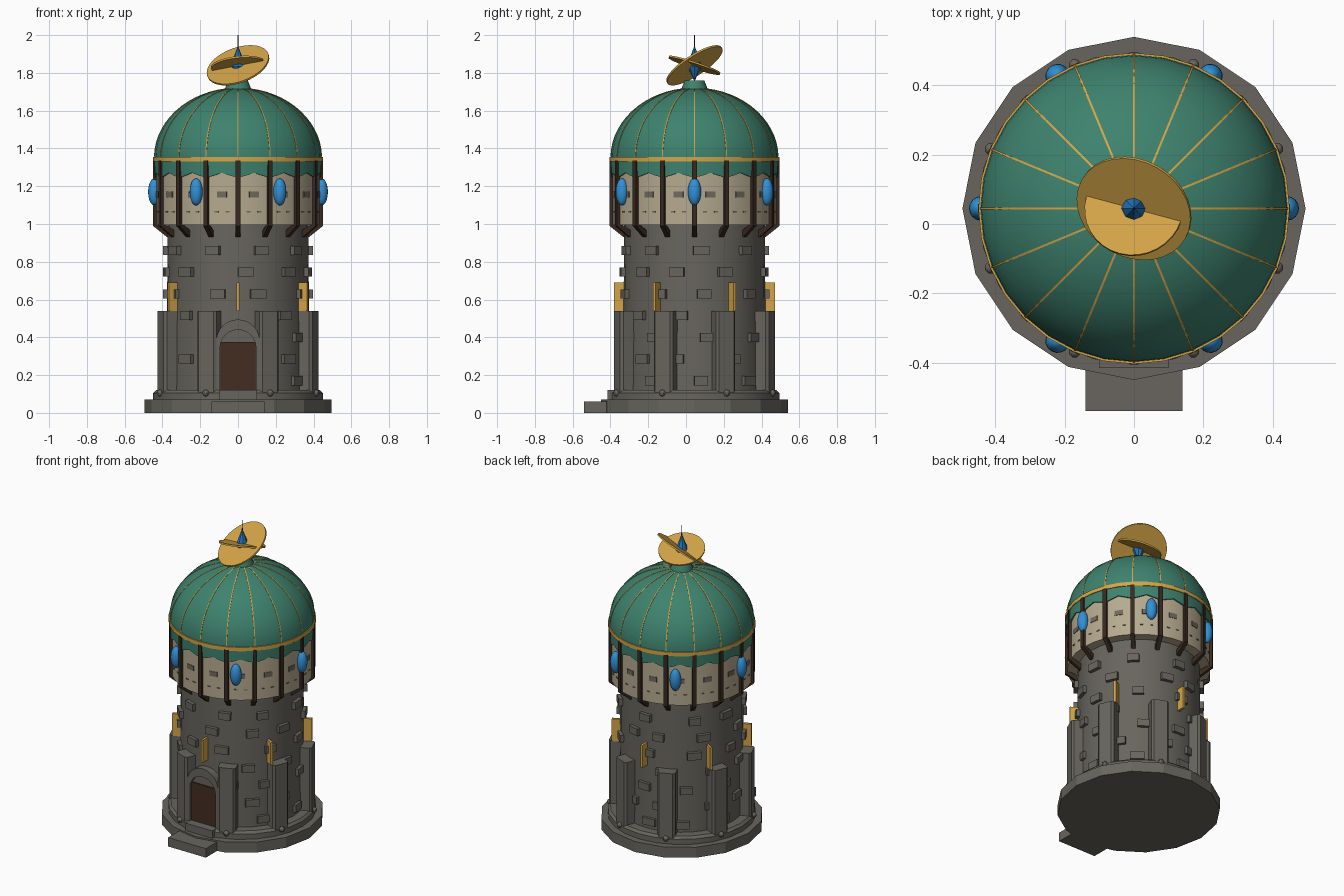
import bpy, bmesh, math, random
from mathutils import Vector, Matrix

if "Cube" in bpy.data.objects:
    bpy.data.objects.remove(bpy.data.objects["Cube"])

random.seed(4)
CY = 0.045  # tower axis in y


def material(name, r, g, b):
    m = bpy.data.materials.new(name)
    lin = [((c / 255 + 0.055) / 1.055) ** 2.4 for c in (r, g, b)]
    m.diffuse_color = (*lin, 1)
    m.use_nodes = True
    m.node_tree.nodes["Principled BSDF"].inputs["Base Color"].default_value = m.diffuse_color
    return m


STONE = material("grey stone", 104, 101, 94)
CREAM = material("cream plaster", 182, 170, 143)
PLATE = material("grey plaster brick", 112, 106, 94)
GREEN = material("green roof", 62, 130, 110)
GOLD = material("gold", 212, 165, 72)
BEAM = material("dark beam", 56, 40, 31)
DOOR = material("door wood", 68, 45, 34)
BLUE = material("blue glass", 48, 145, 215)
CRYSTAL = material("deep blue crystal", 38, 120, 190)


def finish(bm, name, mat, smooth=False):
    bmesh.ops.recalc_face_normals(bm, faces=bm.faces)
    me = bpy.data.meshes.new(name)
    bm.to_mesh(me)
    bm.free()
    ob = bpy.data.objects.new(name, me)
    bpy.context.collection.objects.link(ob)
    me.materials.append(mat)
    if smooth:
        bpy.ops.object.select_all(action='DESELECT')
        ob.select_set(True)
        bpy.context.view_layer.objects.active = ob
        bpy.ops.object.shade_smooth_by_angle(angle=math.radians(35))
    return ob


def lathe(name, profile, sides, mat, smooth=True, closed=False):
    """Turn an (r, z) profile round the tower axis."""
    bm = bmesh.new()
    vs = [bm.verts.new((r, CY, z)) for r, z in profile]
    pairs = list(zip(vs, vs[1:])) + ([(vs[-1], vs[0])] if closed else [])
    es = [bm.edges.new(p) for p in pairs]
    bmesh.ops.spin(bm, geom=vs + es, cent=(0, CY, 0), axis=(0, 0, 1),
                   angle=math.tau, steps=sides, use_merge=True)
    bmesh.ops.remove_doubles(bm, verts=bm.verts, dist=1e-5)
    return finish(bm, name, mat, smooth)


def around(deg):
    """Local x points outward at this angle, origin on the axis."""
    return Matrix.Translation((0, CY, 0)) @ Matrix.Rotation(math.radians(deg), 4, 'Z')


def box(bm, mat4, centre, size):
    bmesh.ops.create_cube(bm, size=1, matrix=mat4 @ Matrix.Translation(centre)
                          @ Matrix.Diagonal((*size, 1)))


def prism(bm, mat4, pts, axis, a, b):
    """Extrude a 2D outline from a to b; axis is the local axis of extrusion."""
    def put(p, t):
        return mat4 @ Vector((p[0], t, p[1]) if axis == 'y' else (t, p[0], p[1]))
    lo = [bm.verts.new(put(p, a)) for p in pts]
    hi = [bm.verts.new(put(p, b)) for p in pts]
    bm.faces.new(lo)
    bm.faces.new(hi[::-1])
    for i in range(len(pts)):
        j = (i + 1) % len(pts)
        bm.faces.new((lo[i], lo[j], hi[j], hi[i]))


ID = Matrix.Identity(4)

# base slab, plinth, shaft and entrance step
lathe("base_slab", [(0, 0), (0.495, 0), (0.495, 0.07), (0, 0.07)], 16, STONE, False)
lathe("plinth", [(0.36, 0.06), (0.45, 0.06), (0.45, 0.105), (0.435, 0.12), (0.36, 0.12)], 24, STONE)
lathe("tower_shaft", [(0, 0.05), (0.38, 0.05), (0.372, 1.0), (0, 1.0)], 32, STONE)
bm = bmesh.new()
box(bm, ID, (0, -0.43, 0.03), (0.28, 0.22, 0.06))
finish(bm, "entrance_step", STONE)
bm = bmesh.new()
box(bm, ID, (0, -0.37, 0.095), (0.2, 0.09, 0.05))
finish(bm, "door_sill", STONE)

# buttresses with a small stud at the foot
bm, studs = bmesh.new(), bmesh.new()
for k in range(8):
    m = around(22.5 + 45 * k)
    outline = [(0.33, -0.055), (0.43, -0.055), (0.443, -0.042),
               (0.443, 0.042), (0.43, 0.055), (0.33, 0.055)]
    lo = [bm.verts.new(m @ Vector((x, y, 0.06))) for x, y in outline]
    hi = [bm.verts.new(m @ Vector((x, y, 0.54))) for x, y in outline]
    bm.faces.new(lo[::-1])
    bm.faces.new(hi)
    for i in range(6):
        j = (i + 1) % 6
        bm.faces.new((lo[i], lo[j], hi[j], hi[i]))
    bmesh.ops.create_uvsphere(studs, u_segments=8, v_segments=6, radius=0.018,
                              matrix=m @ Matrix.Translation((0.447, 0, 0.105)))
finish(bm, "buttresses", STONE)
finish(studs, "buttress_studs", STONE, True)

# raised bricks on the shaft
bm = bmesh.new()
for row in range(7):
    for k in range(9):
        deg = -90 + 20 * (row % 2 == 0) + 40 * k + random.uniform(-7, 7)
        z = 0.17 + 0.115 * row
        if abs((deg + 90 + 180) % 360 - 180) < 22 and z < 0.52:
            continue  # keep the doorway clear
        box(bm, around(deg), (0.375, 0, z), (0.04, random.uniform(0.07, 0.09), 0.048))
finish(bm, "raised_bricks", STONE)

# gold fins
bm = bmesh.new()
for k in range(6):
    box(bm, around(30 + 60 * k), (0.395, 0, 0.615), (0.062, 0.016, 0.15))
finish(bm, "gold_fins", GOLD)

# doorway: arch surround, lunette and door leaf
def arch(r, zc, z0, n=12):
    return [(r, z0)] + [(r * math.cos(math.pi * i / n), zc + r * math.sin(math.pi * i / n))
                        for i in range(n + 1)] + [(-r, z0)]
bm = bmesh.new()
outer, inner = arch(0.115, 0.38, 0.1), arch(0.095, 0.345, 0.1)
for i in range(len(outer) - 1):
    prism(bm, ID, [outer[i], outer[i + 1], inner[i + 1], inner[i]], 'y', -0.375, -0.28)
bmesh.ops.remove_doubles(bm, verts=bm.verts, dist=1e-5)
finish(bm, "door_arch", STONE)
bm = bmesh.new()
prism(bm, ID, arch(0.096, 0.345, 0.1), 'y', -0.35, -0.28)
finish(bm, "door_lunette", STONE)
bm = bmesh.new()
box(bm, ID, (0, -0.354, 0.245), (0.186, 0.009, 0.26))
finish(bm, "door_leaf", DOOR)

# upper drum
lathe("upper_drum", [(0, 0.995), (0.434, 0.995), (0.434, 1.33), (0, 1.33)], 32, CREAM)
bm = bmesh.new()
for k in range(16):
    m = around(11.25 + 22.5 * k)
    box(bm, m, (0.432, 0, 1.155), (0.009, 0.052, 0.032))
    for s in (-1, 1):
        box(bm, m, (0.432, s * 0.03, 1.065), (0.007, 0.02, 0.006))
finish(bm, "drum_bricks", PLATE)

# beams round the drum, bent inward at the foot
bm = bmesh.new()
for k in range(16):
    m = around(22.5 * k)
    prism(bm, m, [(0.425, 1.335), (0.425, 1.0), (0.36, 0.96), (0.36, 0.93), (0.375, 0.93),
                  (0.45, 0.99), (0.45, 1.335)], 'y', -0.0125, 0.0125)
finish(bm, "drum_beams", BEAM)

# oval blue windows
bm = bmesh.new()
for k in range(6):
    bmesh.ops.create_uvsphere(bm, u_segments=16, v_segments=10, radius=1,
                              matrix=around(60 * k) @ Matrix.Translation((0.443, 0, 1.17))
                              @ Matrix.Diagonal((0.033, 0.035, 0.072, 1)))
finish(bm, "oval_windows", BLUE, True)

# dome, scalloped skirt and gold band
def dome(t, d=0.0):
    return ((0.443 + d) * math.cos(t), 1.35 + (0.37 + d) * math.sin(t))
steps = [math.pi / 2 * i / 14 for i in range(15)]
lathe("dome", [(0.443, 1.33)] + [dome(t) for t in steps], 32, GREEN)
bm = bmesh.new()
ring = []
for i in range(64):
    m = around(i * 360 / 64)
    z = 1.245 + (0, 0.012, 0.026, 0.012)[i % 4]
    ring.append([bm.verts.new(m @ Vector(p)) for p in
                 ((0.433, 0, z), (0.441, 0, z), (0.443, 0, 1.34))])
for a, b in zip(ring, ring[1:] + ring[:1]):
    for j in range(2):
        bm.faces.new((a[j], b[j], b[j + 1], a[j + 1]))
finish(bm, "roof_skirt", GREEN, True)
lathe("gold_band", [(0.43, 1.33), (0.449, 1.33), (0.449, 1.356), (0.43, 1.356)], 32, GOLD, True, True)

# gold ribs over the dome
bm = bmesh.new()
for k in range(16):
    m = around(22.5 * k)
    ts = [0.02 + 1.42 * i / 14 for i in range(15)]
    for t0, t1 in zip(ts, ts[1:]):
        prism(bm, m, [dome(t0, -0.006), dome(t0, 0.002), dome(t1, 0.002), dome(t1, -0.006)],
              'y', -0.003, 0.003)
finish(bm, "dome_ribs", GOLD)

# finial: collar, tilted discs, crystal and needle
lathe("finial_collar", [(0.075, 1.69), (0.07, 1.715), (0.052, 1.76), (0, 1.76)], 16, GREEN)
for name, normal, radius in (("large_disc", (-0.295, -0.52, 0.8), 0.172),
                             ("small_disc", (-0.1, 0.31, 0.945), 0.143)):
    bm = bmesh.new()
    rot = Vector(normal).to_track_quat('Z', 'Y').to_matrix().to_4x4()
    bmesh.ops.create_cone(bm, cap_ends=True, segments=32, radius1=radius, radius2=radius,
                          depth=0.01, matrix=Matrix.Translation((0, CY, 1.84)) @ rot)
    finish(bm, name, GOLD, True)
lathe("crystal", [(0, 1.755), (0.038, 1.835), (0.03, 1.865), (0, 1.945)], 8, CRYSTAL, False)
lathe("needle", [(0, 1.92), (0.004, 1.92), (0.002, 2.0), (0, 2.0)], 6, BEAM, False)
